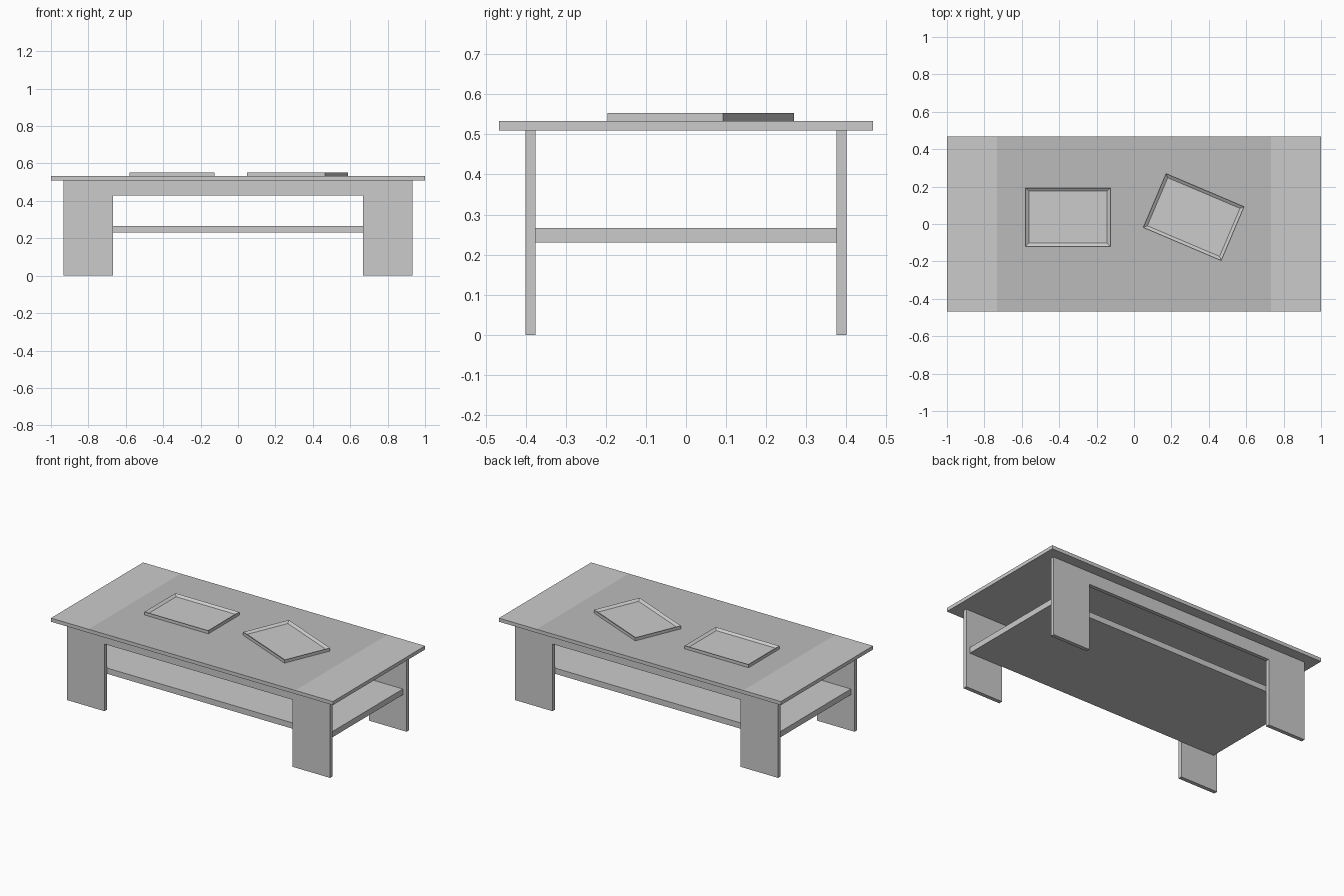
import bpy, bmesh
from math import radians

if "Cube" in bpy.data.objects:
    bpy.data.objects.remove(bpy.data.objects["Cube"])


def finish(name, bm):
    bmesh.ops.recalc_face_normals(bm, faces=bm.faces)
    mesh = bpy.data.meshes.new(name)
    bm.to_mesh(mesh)
    bm.free()
    ob = bpy.data.objects.new(name, mesh)
    bpy.context.collection.objects.link(ob)
    return ob


def box(name, x, y, z):
    bm = bmesh.new()
    bmesh.ops.create_cube(bm, size=1)
    for v in bm.verts:
        v.co = [lo + (c + 0.5) * (hi - lo) for c, (lo, hi) in zip(v.co, (x, y, z))]
    return finish(name, bm)


# Tabletop slab, with a dark middle section on the upper face
W, PANEL, D = 1.0, 0.733, 0.467
top = box("tabletop", (-W, W), (-D, D), (0.51, 0.533))
bm = bmesh.new()
bm.from_mesh(top.data)
for x in (-PANEL, PANEL):
    bmesh.ops.bisect_plane(bm, geom=bm.verts[:] + bm.edges[:] + bm.faces[:],
                           plane_co=(x, 0, 0), plane_no=(1, 0, 0))
bm.normal_update()
for f in bm.faces:
    if f.normal.z > 0.9 and abs(f.calc_center_median().x) < 0.1:
        f.material_index = 1
bm.to_mesh(top.data)
bm.free()
for name, c in (("light_grey", 0.8), ("dark_grey", 0.5)):
    mat = bpy.data.materials.new(name)
    mat.diffuse_color = (c, c, c, 1)
    mat.use_nodes = True
    mat.node_tree.nodes["Principled BSDF"].inputs["Base Color"].default_value = mat.diffuse_color
    top.data.materials.append(mat)

# Front and back frames: legs and apron cut from one board
OUT, INN, APRON, H = 0.933, 0.667, 0.43, 0.51
profile = [(-OUT, 0), (-INN, 0), (-INN, APRON), (INN, APRON),
           (INN, 0), (OUT, 0), (OUT, H), (-OUT, H)]
for name, y in (("front_leg_frame", -0.4), ("back_leg_frame", 0.375)):
    bm = bmesh.new()
    face = bm.faces.new([bm.verts.new((px, y, pz)) for px, pz in profile])
    ext = bmesh.ops.extrude_face_region(bm, geom=[face])["geom"]
    bmesh.ops.translate(bm, vec=(0, 0.025, 0),
                        verts=[g for g in ext if isinstance(g, bmesh.types.BMVert)])
    finish(name, bm)

# Lower shelf between the frames
box("shelf", (-0.907, 0.907), (-0.375, 0.375), (0.23, 0.267))


# Shallow trays with sloping inner walls
def tray(name, x, y, angle):
    ob = box(name, (-0.2265, 0.2265), (-0.1565, 0.1565), (0, 0.02))
    bm = bmesh.new()
    bm.from_mesh(ob.data)
    bm.normal_update()
    lid = [f for f in bm.faces if f.normal.z > 0.9]
    bmesh.ops.inset_region(bm, faces=lid, thickness=0.024, depth=-0.012)
    bm.to_mesh(ob.data)
    bm.free()
    ob.location = (x, y, 0.533)
    ob.rotation_euler.z = radians(angle)


tray("left_tray", -0.353, 0.037, 0)
tray("right_tray", 0.319, 0.037, -23)
